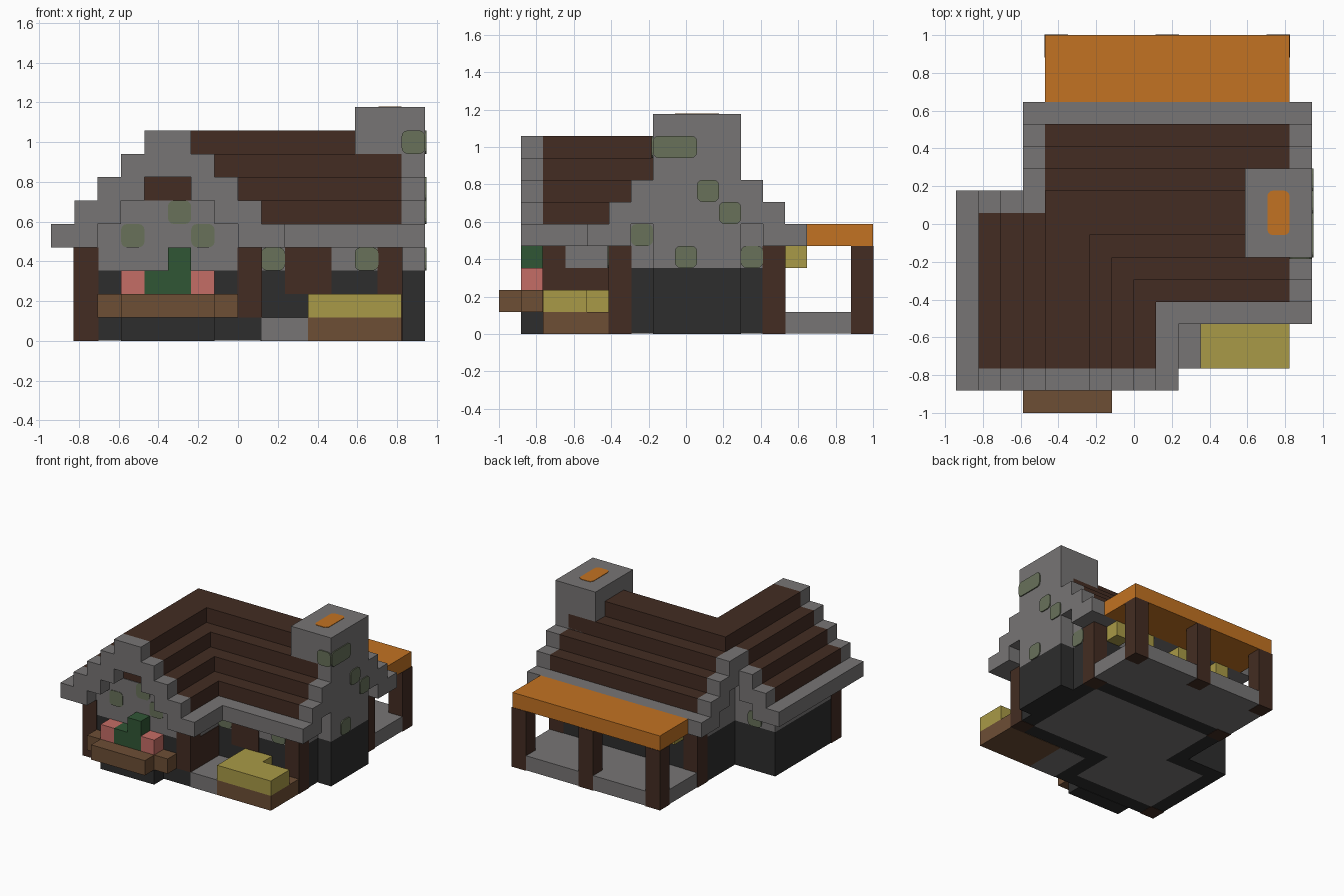
import bpy
import bmesh

cube = bpy.data.objects.get("Cube")
if cube:
    bpy.data.objects.remove(cube)

U = 2 / 17  # one block


def material(name, hexcode):
    srgb = [int(hexcode[i:i + 2], 16) / 255 for i in (0, 2, 4)]
    col = [c / 12.92 if c <= 0.04045 else ((c + 0.055) / 1.055) ** 2.4 for c in srgb] + [1]
    m = bpy.data.materials.new(name)
    m.use_nodes = True
    m.diffuse_color = col
    m.node_tree.nodes["Principled BSDF"].inputs["Base Color"].default_value = col
    return m


STONE = material("grey stone", "777575")
DARK = material("dark stone", "2d2d2d")
TIMBER = material("dark timber", "432c22")
PLANK = material("plank wood", "6d4e35")
HAY = material("straw", "a99a47")
ORANGE = material("orange", "c27222")
PINK = material("pink flower", "c56d66")
GREEN = material("leaf green", "305635")
MOSS = material("moss", "68715a")


def blocks(name, mat, boxes, round_axis=None):
    """One object from boxes (x0, x1, y0, y1, z0, z1) counted in blocks."""
    bm = bmesh.new()
    for x0, x1, y0, y1, z0, z1 in boxes:
        lo, hi = (x0, y0, z0), (x1, y1, z1)
        verts = bmesh.ops.create_cube(bm, size=1)["verts"]
        for v in verts:
            v.co = [a + (c + 0.5) * (b - a) for a, b, c in zip(lo, hi, v.co)]
        if round_axis is not None:
            edges = {e for v in verts for e in v.link_edges
                     if abs(e.verts[0].co[round_axis] - e.verts[1].co[round_axis]) > 1e-4}
            bmesh.ops.bevel(bm, geom=list(edges), offset=0.25, segments=3,
                            profile=0.5, affect="EDGES")
    for v in bm.verts:
        v.co = ((v.co.x - 8) * U, (v.co.y - 8.5) * U, v.co.z * U)
    bmesh.ops.recalc_face_normals(bm, faces=bm.faces)
    mesh = bpy.data.meshes.new(name)
    bm.to_mesh(mesh)
    bm.free()
    mesh.materials.append(mat)
    ob = bpy.data.objects.new(name, mesh)
    bpy.context.collection.objects.link(ob)
    return ob


# Walls: dark footing with a pale course on top
walls = [(1, 9, 2, 3), (1, 2, 2, 9), (1, 5, 8, 9), (4, 5, 8, 13), (4, 15, 12, 13),
         (14, 15, 5, 13), (8, 15, 5, 6), (8, 9, 2, 6)]
blocks("lower_walls", DARK, [w + (0.02, 3) for w in walls])
blocks("upper_walls", STONE, [w + (3, 4) for w in walls])
blocks("floor", STONE, [(2, 8, 3, 8, 0.02, 1), (8, 14, 6, 8, 0.02, 1), (5, 14, 8, 12, 0.02, 1)])

# Corner posts, standing slightly proud of the walls
e = 0.03
blocks("corner_posts", TIMBER,
       [(x - e, x + 1 + e, y - e, y + 1 + e, z, 4)
        for x, y, z in [(1, 2, 0), (8, 2, 1), (14, 5, 0), (14, 12, 0), (4, 12, 0)]])
blocks("side_door", TIMBER, [(8.5, 9 + e, 3, 5, 1, 3)])
blocks("front_shutters", TIMBER, [(10, 12, 5 - e, 5.5, 2, 4)])

# Stepped roof: grey eaves, then timber tiers for the wing and the main house
tiers = [((t, 10 - t, 2, 9, 4 + t, 5 + t), (4, 15, 4 + t, 14 - t, 4 + t, 5 + t)) for t in range(5)]
blocks("eaves", STONE, tiers[0])
blocks("roof_tiers", TIMBER, [b for pair in tiers[1:] for b in pair])

# Stepped verges on the gable ends
front, east, west, back = [], [], [], []
for t in range(5):
    z = (4 + t, 5 + t)
    front += [(t, t + 2, 1, 2) + z, (8 - t, 10 - t, 1, 2) + z]
    east += [(15, 16, 4 + t, 6 + t) + z, (15, 16, 12 - t, 14 - t) + z]
    if t < 4:
        west.append((3, 4, 12 - t, 14 - t) + z)
        back.append((t, min(t + 2, 4), 9, 10) + z)
blocks("front_verge", STONE, front)
blocks("right_end_verge", STONE, east)
blocks("left_end_verge", STONE, west)
blocks("wing_back_verge", STONE, back)

# Stone gable faces behind the verges
p = 0.04
gables = []
for t in range(2):
    z = (4 + t, 5 + t)
    gables += [(2 + t, 8 - t, 2 - p, 2.5) + z, (2 + t, 8 - t, 8.5, 9 + p) + z,
               (14.5, 15 + p, 6 + t, 12 - t) + z, (4 - p, 4.5, 6 + t, 12 - t) + z]
blocks("gable_faces", STONE, gables)

# Chimney
blocks("chimney_foot", DARK, [(15, 16, 7, 11, 0, 3)])
blocks("chimney", STONE, [(15, 16, 7, 11, 3, 7), (13, 16, 7, 11, 7, 10)])
blocks("chimney_fire", ORANGE, [(14, 15, 8, 10, 9.9, 10.03)], 2)

# Back porch
blocks("porch_floor", STONE, [(4, 15, 13, 17, 0.02, 1)])
blocks("porch_posts", TIMBER, [(x - e, x + 1 + e, 16, 17 + e, 0, 4) for x in (4, 9, 14)])
blocks("porch_awning", ORANGE, [(4, 15, 14, 17, 4, 5)])
blocks("hanging_straw", HAY, [(x, x + 1, 13, 14, 3, 4) for x in (5, 8, 11, 13)])

# Front step and straw stack
blocks("front_step", STONE, [(9, 11, 2, 5, 0, 1)])
blocks("straw_crate", PLANK, [(11, 15, 2, 5, 0, 1)])
blocks("straw_stack", HAY, [(11, 15, 2, 4, 1, 2), (11, 13, 4, 5, 1, 2)])

# Window planter with flowers
blocks("planter_foot", DARK, [(3, 7, 1, 2, 0, 1)])
blocks("planter", PLANK, [(2, 8, 1, 2, 1, 2), (3, 7, 0, 1, 1, 2)])
blocks("planter_leaves", GREEN, [(4, 6, 1, 2, 2, 3), (5, 6, 1, 2, 3, 4)])
blocks("planter_flowers", PINK, [(x, x + 1, 1, 2, 2, 3) for x in (3, 6)])

# Moss patches
q = 0.07
blocks("front_moss", MOSS,
       [(x, x + 1, y - q, y, z, z + 1) for x, y, z in
        [(3, 2, 4), (5, 2, 5), (6, 2, 4), (9, 5, 3), (13, 5, 3), (15, 7, 8)]], 1)
blocks("right_moss", MOSS,
       [(x, x + q, y, y + 1, z, z + 1) for x, y, z in
        [(15, 6, 4), (15, 11, 3), (16, 8, 3), (16, 9, 6), (16, 10, 5)]]
       + [(16, 16 + q, 7, 9, 8, 9)], 0)
blocks("back_moss", MOSS, [(2, 3, 9, 9 + q, 3, 4)], 1)
